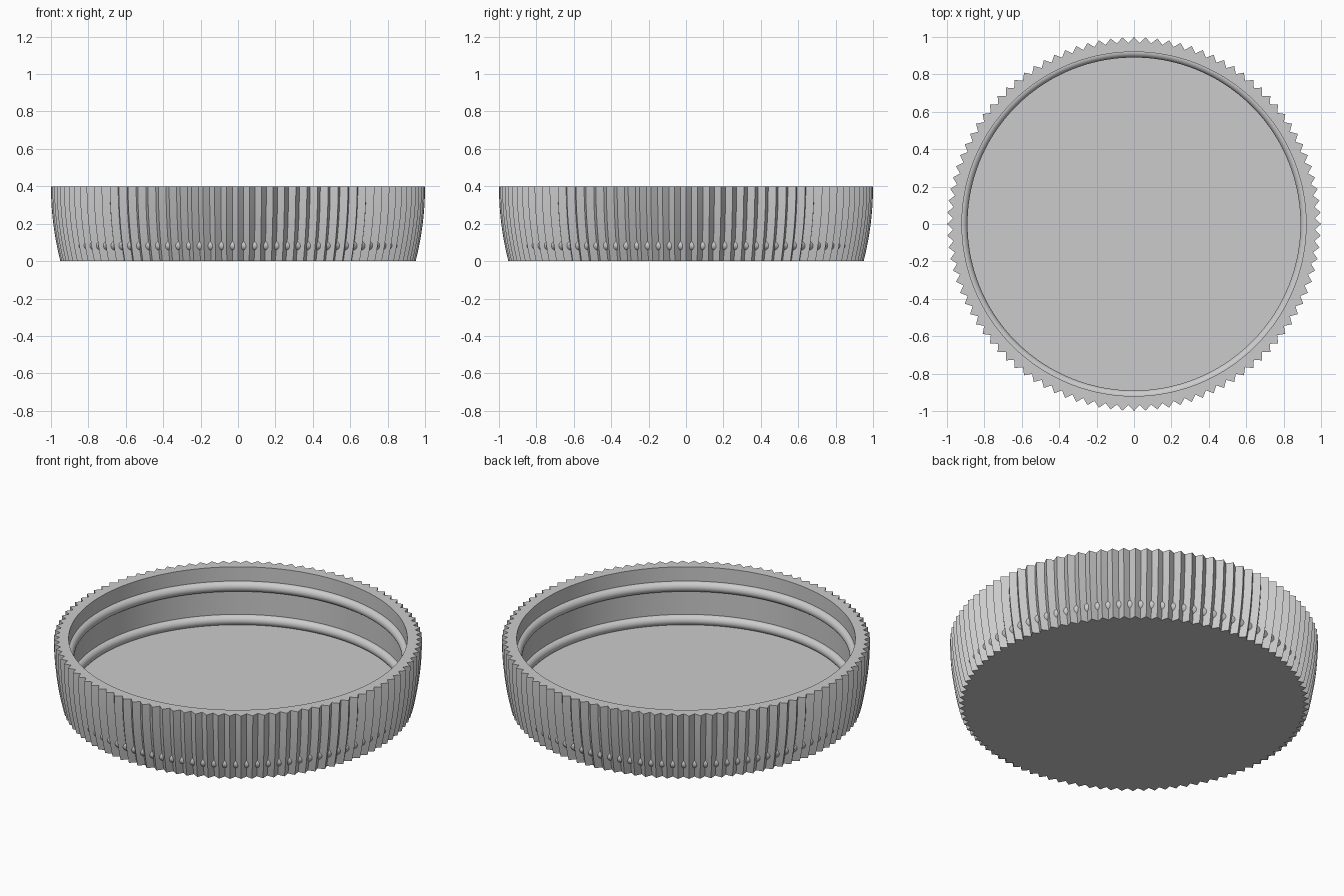
import bpy, bmesh
from math import sin, cos, pi, radians

cube = bpy.data.objects.get("Cube")
if cube:
    bpy.data.objects.remove(cube, do_unlink=True)

TEETH = 100
TOOTH_DEPTH = 0.031
INNER_R = 0.92
HEIGHT = 0.4
FLOOR_Z = 0.06

grey = bpy.data.materials.new("plain grey")
grey.use_nodes = True
colour = (0.60, 0.60, 0.60, 1)
grey.diffuse_color = colour
grey.node_tree.nodes["Principled BSDF"].inputs["Base Color"].default_value = colour


def smooth(obj):
    bpy.ops.object.select_all(action="DESELECT")
    obj.select_set(True)
    bpy.context.view_layer.objects.active = obj
    bpy.ops.object.shade_smooth_by_angle(angle=radians(30))


def add_ring(bm, radius, z, depth=0.0):
    """Closed ring of points; every second point is sunk by depth."""
    ring = []
    for i in range(2 * TEETH):
        r = radius - depth * (i % 2)
        a = pi * i / TEETH
        ring.append(bm.verts.new((r * cos(a), r * sin(a), z)))
    return ring


# Cap body: ribbed curved outside, flat rim, plain round recess
bm = bmesh.new()
rings = []
STEPS = 10
for k in range(STEPS + 1):
    t = k / STEPS
    rings.append(add_ring(bm, 1 - 0.05 * (1 - t) ** 2, HEIGHT * t, TOOTH_DEPTH))
rings.append(add_ring(bm, INNER_R, HEIGHT))
rings.append(add_ring(bm, INNER_R, FLOOR_Z))
for low, high in zip(rings, rings[1:]):
    for i in range(len(low)):
        j = (i + 1) % len(low)
        bm.faces.new((low[i], low[j], high[j], high[i]))
bm.faces.new(list(reversed(rings[0])))
bm.faces.new(rings[-1])
bmesh.ops.recalc_face_normals(bm, faces=bm.faces[:])
mesh = bpy.data.meshes.new("cap_body")
bm.to_mesh(mesh)
bm.free()
body = bpy.data.objects.new("cap_body", mesh)
bpy.context.collection.objects.link(body)
mesh.materials.append(grey)
smooth(body)

# Rounded beads around the inside wall
for name, z in (("upper_bead", 0.285), ("lower_bead", 0.085)):
    bpy.ops.mesh.primitive_torus_add(
        major_radius=INNER_R, minor_radius=0.03, location=(0, 0, z),
        major_segments=2 * TEETH, minor_segments=24)
    bead = bpy.context.object
    bead.name = name
    bead.data.materials.append(grey)
    smooth(bead)
